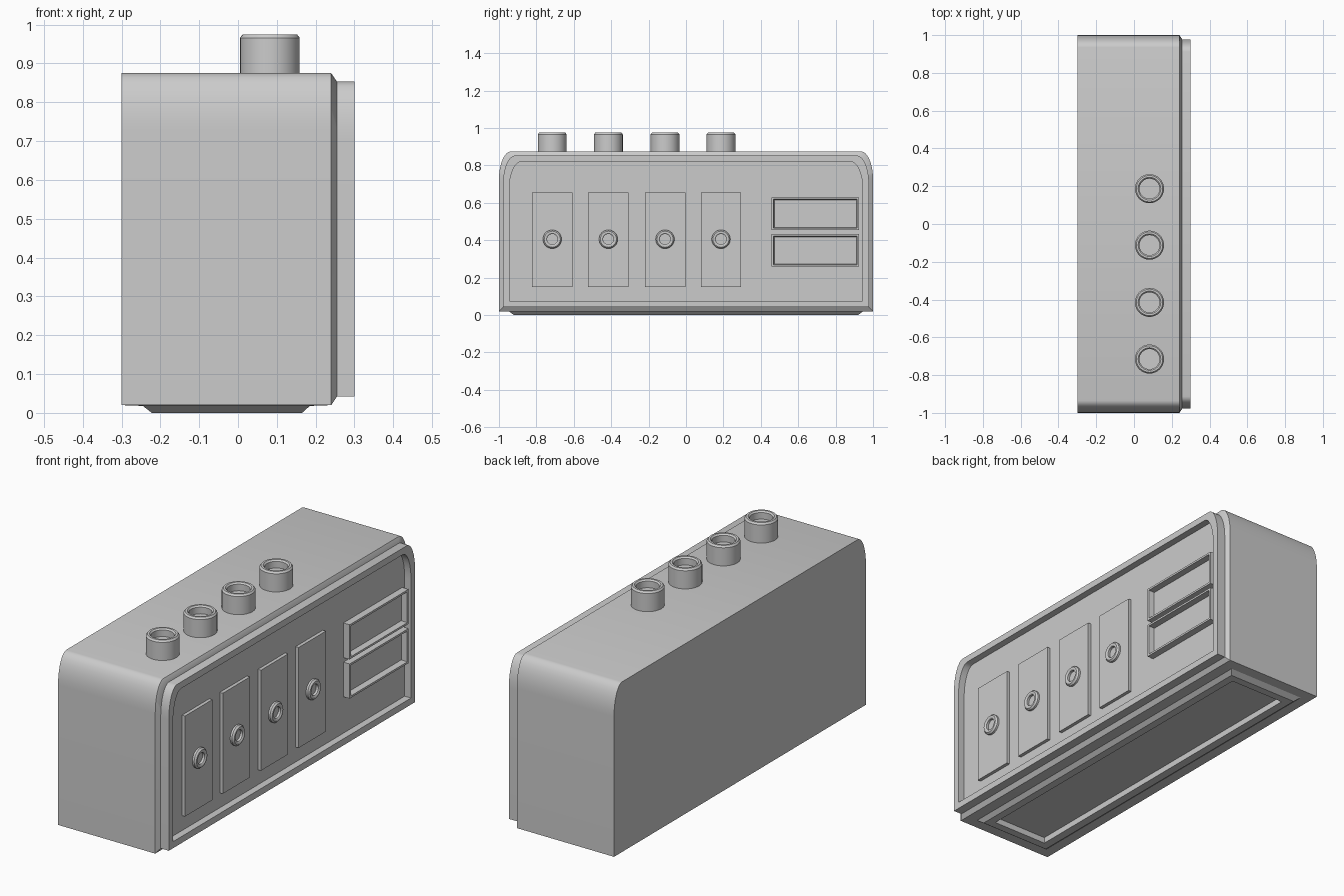
import bpy, bmesh
from math import sin, cos, pi
from mathutils import Vector

if "Cube" in bpy.data.objects:
    bpy.data.objects.remove(bpy.data.objects["Cube"])


def loft(bm, rings):
    """Skin a stack of equal-length point rings and cap both ends."""
    loops = [[bm.verts.new(p) for p in r] for r in rings]
    n = len(loops[0])
    faces = []
    for a, b in zip(loops, loops[1:]):
        faces += [bm.faces.new((a[i], a[(i + 1) % n], b[(i + 1) % n], b[i])) for i in range(n)]
    bm.faces.new(loops[0])
    bm.faces.new(loops[-1])
    return faces


def finish(bm, name):
    bmesh.ops.recalc_face_normals(bm, faces=bm.faces)
    mesh = bpy.data.meshes.new(name)
    bm.to_mesh(mesh)
    bm.free()
    ob = bpy.data.objects.new(name, mesh)
    bpy.context.collection.objects.link(ob)
    bpy.ops.object.select_all(action='DESELECT')
    ob.select_set(True)
    bpy.context.view_layer.objects.active = ob
    bpy.ops.object.shade_smooth_by_angle(angle=0.52)
    return ob


def lofted(name, rings):
    bm = bmesh.new()
    loft(bm, rings)
    return finish(bm, name)


def outline(x, d, seg=8):
    """Case outline inset by d: square bottom corners, rounded top corners."""
    w, lo, hi, ry, rz = 1 - d, 0.02 + d, 0.875 - d, 0.065, 0.15
    half = [(w - ry + ry * cos(i * pi / 2 / seg), hi - rz + rz * sin(i * pi / 2 / seg))
            for i in range(seg + 1)]
    pts = [(-w, lo), (w, lo)] + half + [(-y, z) for y, z in reversed(half)]
    return [Vector((x, y, z)) for y, z in pts]


def rect(x, y0, y1, z0, z1, d=0.0):
    return [(x, y0 + d, z0 + d), (x, y1 - d, z0 + d), (x, y1 - d, z1 - d), (x, y0 + d, z1 - d)]


def turned(name, centre, profile, axis, n=32):
    """Revolve (radius, height) pairs around the x or z axis."""
    rings = []
    for r, h in profile:
        ring = []
        for i in range(n):
            u, v = r * cos(2 * pi * i / n), r * sin(2 * pi * i / n)
            ring.append(Vector(centre) + Vector((h, u, v) if axis == 'x' else (u, v, h)))
        rings.append(ring)
    return lofted(name, rings)


# Case with chamfered front edge and a raised, hollow foot rim underneath
bm = bmesh.new()
sides = loft(bm, [outline(-0.30, 0), outline(0.24, 0), outline(0.255, 0.022)])
bottom = sides[0]
for x0, x1, y, z in [(-0.245, 0.185, 0.945, 0.018), (-0.222, 0.165, 0.92, 0.0),
                     (-0.18, 0.125, 0.88, 0.0), (-0.18, 0.125, 0.88, 0.03)]:
    bmesh.ops.inset_individual(bm, faces=[bottom], thickness=0.01)
    mid = bottom.calc_center_median()
    for v in bottom.verts:
        v.co = (x0 if v.co.x < mid.x else x1, -y if v.co.y < mid.y else y, z)
finish(bm, "case")

# Front panel with raised rim
lofted("front_panel", [outline(0.25, 0.022), outline(0.30, 0.022),
                       outline(0.30, 0.055), outline(0.265, 0.055)])

# Four channels: plate and socket on the front, hollow knob on top
for i, y in enumerate((-0.715, -0.415, -0.112, 0.187), 1):
    z0, z1 = 0.15, 0.655
    lofted(f"channel_plate_{i}", [rect(0.26, y - 0.108, y + 0.108, z0, z1),
                                  rect(0.282, y - 0.108, y + 0.108, z0, z1)])
    turned(f"socket_{i}", (0, y, 0.405),
           [(0.05, 0.278), (0.05, 0.292), (0.043, 0.30), (0.034, 0.30),
            (0.028, 0.296), (0.028, 0.284)], 'x')
    turned(f"knob_{i}", (0.082, y, 0),
           [(0.077, 0.865), (0.077, 0.966), (0.070, 0.975), (0.060, 0.975),
            (0.053, 0.968), (0.053, 0.935)], 'z')

# Two framed display windows
for name, z0, z1 in (("lower", 0.258, 0.432), ("upper", 0.455, 0.629)):
    y0, y1 = 0.458, 0.925
    lofted(f"{name}_display", [rect(0.26, y0, y1, z0, z1), rect(0.30, y0, y1, z0, z1),
                               rect(0.30, y0, y1, z0, z1, 0.01),
                               rect(0.27, y0, y1, z0, z1, 0.014)])
